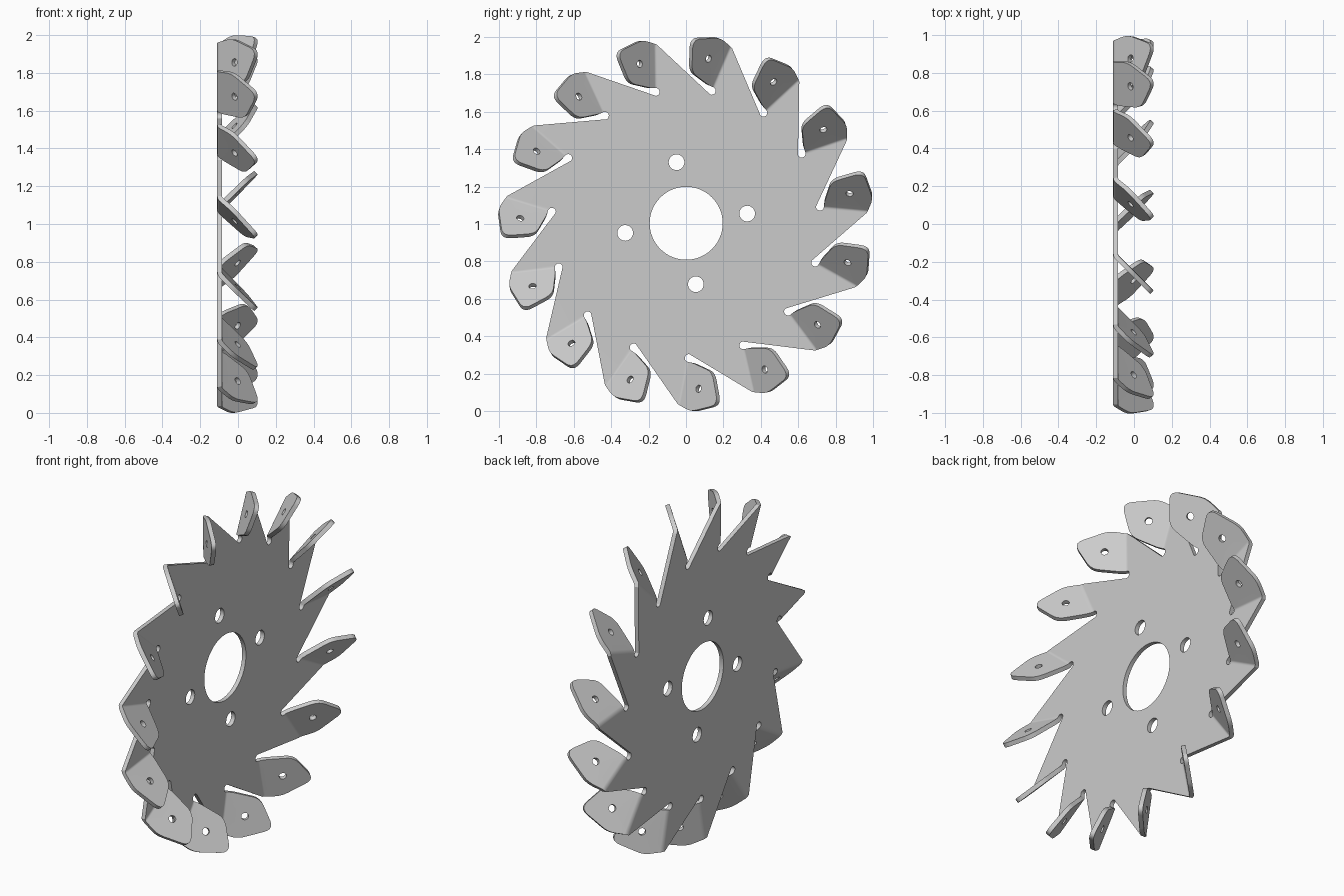
import bpy, bmesh
from math import sin, cos, pi, radians, tau
from mathutils import Vector, Matrix

if "Cube" in bpy.data.objects:
    bpy.data.objects.remove(bpy.data.objects["Cube"], do_unlink=True)

TEETH = 15
STEP = tau / TEETH
START = radians(-5.2)        # direction of the first fold line
THICK = 0.025
FOLD = 0.145                 # offset of the fold line from the disc axis
IN, OUT = 0.725, 0.957       # ends of the fold line
BEND, BEND_LEN, BEND_STEPS = radians(45), 0.024, 3


def circle(center, r, n):
    return [Vector(center) + r * Vector((cos(tau * i / n), sin(tau * i / n))) for i in range(n)]


def rounded(points, n=5):
    """Round each (x, y, radius) corner of a closed outline."""
    out = []
    for i, (x, y, cut) in enumerate(points):
        p = Vector((x, y))
        if not cut:
            out.append(p)
            continue
        a = p + (Vector(points[i - 1][:2]) - p).normalized() * cut
        b = p + (Vector(points[(i + 1) % len(points)][:2]) - p).normalized() * cut
        for k in range(n + 1):
            t = k / n
            out.append(a * (1 - t) ** 2 + p * 2 * t * (1 - t) + b * t * t)
    return out


def sheet(loops):
    """Flat sheet from an outline followed by its holes."""
    bm = bmesh.new()
    for loop in loops:
        vs = [bm.verts.new((p.x, p.y, 0)) for p in loop]
        for i, v in enumerate(vs):
            bm.edges.new((vs[i - 1], v))
    bmesh.ops.triangle_fill(bm, use_beauty=True, edges=bm.edges[:], normal=(0, 0, 1))
    return bm


def bend(s):
    """Position across the fold and height for a distance s along the sheet."""
    r = BEND_LEN / BEND
    t = min(s, BEND_LEN) / r
    rest = max(s - BEND_LEN, 0)
    return r * sin(t) + rest * cos(BEND), r * (1 - cos(t)) + rest * sin(BEND)


# Disc outline: a fold tip, the fold line, then a round-ended relief slot, per tooth
tooth = [Vector((OUT, FOLD)), Vector((IN, FOLD))]
slot_r = 0.021
for k in range(9):
    t = -pi * k / 8
    tooth.append(Vector((IN - slot_r + slot_r * cos(t), FOLD + 0.008 + slot_r * sin(t))))
outline = []
for i in range(TEETH):
    turn = Matrix.Rotation(START + i * STEP, 2)
    outline += [turn @ p for p in tooth]
holes = [circle((0, 0), 0.195, 64)]
for i in range(4):
    t = radians(9) + i * pi / 2
    holes.append(circle((0.33 * cos(t), 0.33 * sin(t)), 0.042, 24))
body = sheet([outline] + holes)

# One blade, cut flat with its hole and then bent up along the fold
blade = sheet([rounded([(IN, 0, 0), (IN, 0.05, 0.02), (0.752, 0.21, 0.045),
                        (0.918, 0.302, 0.055), (0.982, 0.11, 0.04), (OUT, 0, 0)]),
               circle((0.855, 0.135), 0.02, 16)])
for k in range(1, BEND_STEPS + 1):
    bmesh.ops.bisect_plane(blade, geom=blade.verts[:] + blade.edges[:] + blade.faces[:],
                           plane_co=(0, BEND_LEN * k / BEND_STEPS, 0), plane_no=(0, 1, 0))
for v in blade.verts:
    across, height = bend(v.co.y)
    v.co.y, v.co.z = FOLD + across, height

# Repeat the blade round the disc and weld it at the fold lines
blade_mesh = bpy.data.meshes.new("blade")
blade.to_mesh(blade_mesh)
blade.free()
for i in range(TEETH):
    turn = Matrix.Rotation(START + i * STEP, 4, 'Z')
    blade_mesh.transform(turn)
    body.from_mesh(blade_mesh)
    blade_mesh.transform(turn.inverted())
bpy.data.meshes.remove(blade_mesh)
bmesh.ops.remove_doubles(body, verts=body.verts[:], dist=0.0005)
bmesh.ops.recalc_face_normals(body, faces=body.faces[:])

# Stand the disc up: sheet x, y, height become y, z, x
for v in body.verts:
    v.co = Vector((v.co.z - 0.0975, v.co.x + 0.001, v.co.y + 1.004))

mesh = bpy.data.meshes.new("bladed_disc")
body.to_mesh(mesh)
body.free()
disc = bpy.data.objects.new("bladed_disc", mesh)
bpy.context.collection.objects.link(disc)

# Plain grey metal
grey = bpy.data.materials.new("grey_metal")
grey.use_nodes = True
color = (0.6, 0.6, 0.6, 1)
grey.diffuse_color = color
grey.node_tree.nodes["Principled BSDF"].inputs["Base Color"].default_value = color
mesh.materials.append(grey)

# Sheet thickness, smooth bends and crisp rims
bpy.context.view_layer.objects.active = disc
disc.select_set(True)
thickness = disc.modifiers.new("thickness", 'SOLIDIFY')
thickness.thickness = THICK
thickness.offset = 0
thickness.use_even_offset = True
bpy.ops.object.modifier_apply(modifier=thickness.name)
bpy.ops.object.shade_smooth_by_angle(angle=radians(30))
weights = disc.modifiers.new("flat_face_normals", 'WEIGHTED_NORMAL')
weights.keep_sharp = True
